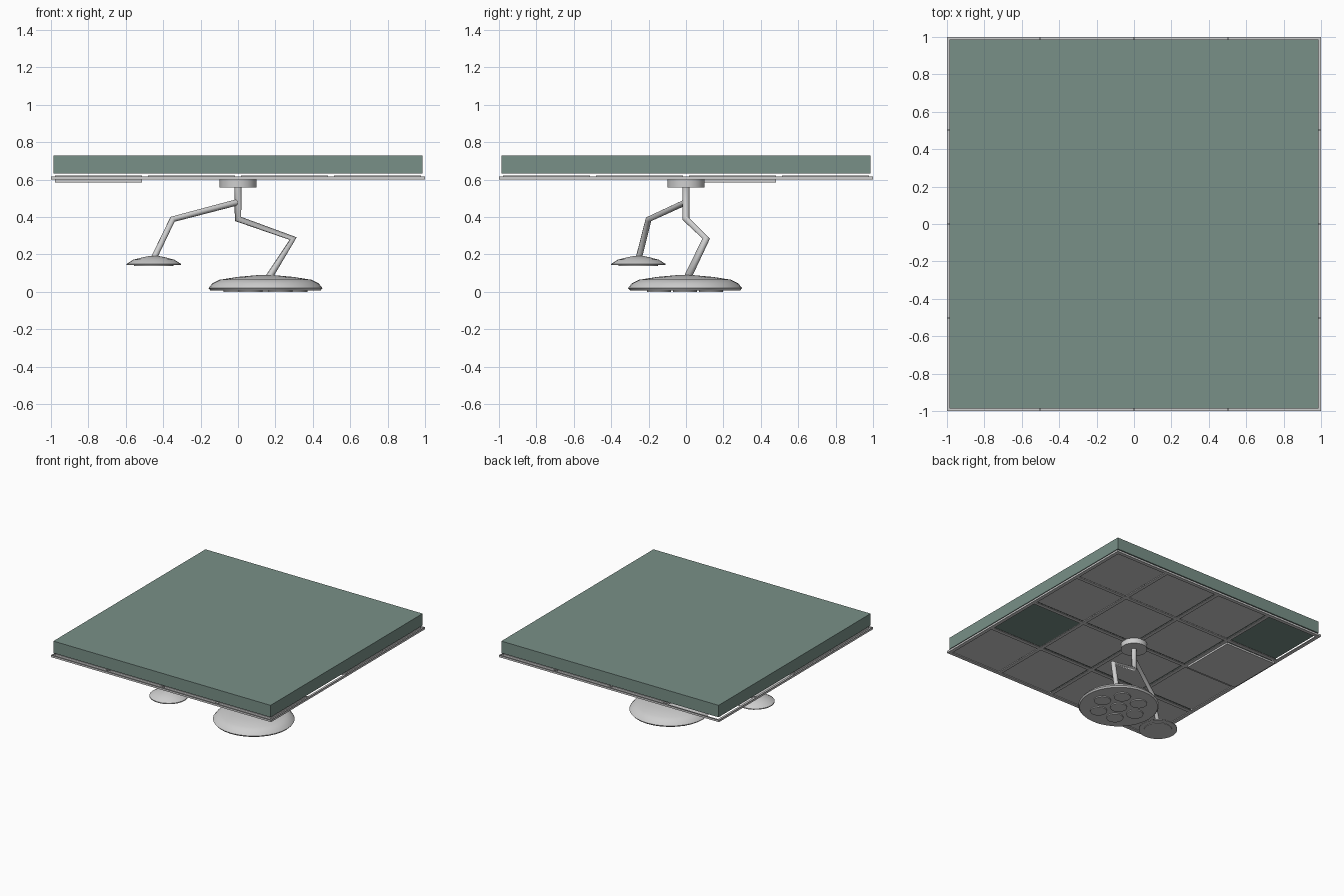
import bpy, bmesh, math
from mathutils import Vector

if "Cube" in bpy.data.objects:
    bpy.data.objects.remove(bpy.data.objects["Cube"])


def material(name, rgb):
    m = bpy.data.materials.new(name)
    m.diffuse_color = (*rgb, 1)
    m.use_nodes = True
    m.node_tree.nodes["Principled BSDF"].inputs["Base Color"].default_value = m.diffuse_color
    return m


GREY = material("light_grey", (0.62, 0.62, 0.62))
GREEN = material("sage_green", (0.19, 0.28, 0.245))


def finish(name, bm, mat, smooth=False):
    bmesh.ops.recalc_face_normals(bm, faces=bm.faces)
    me = bpy.data.meshes.new(name)
    bm.to_mesh(me)
    bm.free()
    ob = bpy.data.objects.new(name, me)
    me.materials.append(mat)
    bpy.context.collection.objects.link(ob)
    if smooth:
        bpy.ops.object.select_all(action='DESELECT')
        ob.select_set(True)
        bpy.context.view_layer.objects.active = ob
        bpy.ops.object.shade_smooth_by_angle(angle=math.radians(35))
    return ob


def add_box(bm, lo, hi):
    vs = bmesh.ops.create_cube(bm, size=1)["verts"]
    for v in vs:
        v.co = [(a + b) / 2 + c * (b - a) for a, b, c in zip(lo, hi, v.co)]


def box(name, lo, hi, mat):
    bm = bmesh.new()
    add_box(bm, lo, hi)
    return finish(name, bm, mat)


def lathe(name, profile, centre, mat, sides=24):
    """Closed solid of revolution from (radius, z) points, bottom to top."""
    bm = bmesh.new()
    rings = []
    for r, z in profile:
        rings.append([bm.verts.new((centre[0] + r * math.cos(math.tau * i / sides),
                                    centre[1] + r * math.sin(math.tau * i / sides), z))
                      for i in range(sides)])
    for a, b in zip(rings, rings[1:]):
        for i in range(sides):
            j = (i + 1) % sides
            bm.faces.new((a[i], a[j], b[j], b[i]))
    bm.faces.new(rings[0])
    bm.faces.new(rings[-1])
    return finish(name, bm, mat, True)


def tube(name, points, radius, mat):
    """Round bar with mitred bends along a polyline."""
    cu = bpy.data.curves.new(name, 'CURVE')
    cu.dimensions = '3D'
    cu.bevel_depth = radius
    cu.bevel_resolution = 2
    cu.use_fill_caps = True
    sp = cu.splines.new('POLY')
    sp.points.add(len(points) - 1)
    for p, co in zip(sp.points, points):
        p.co = (*co, 1)
    cu.materials.append(mat)
    ob = bpy.data.objects.new(name, cu)
    bpy.context.collection.objects.link(ob)


# Structural slab above the suspended ceiling
box("ceiling_slab", (-0.987, -0.987, 0.632), (0.987, 0.987, 0.73), GREEN)

# Inverted T bars of the suspension grid
bm = bmesh.new()
for k in range(5):
    c = max(-0.985, min(0.985, -1 + 0.5 * k))
    add_box(bm, (c - 0.015, -1, 0.600), (c + 0.015, 1, 0.606))
    add_box(bm, (-1, c - 0.015, 0.600), (1, c + 0.015, 0.606))
    w = -1 + 0.5 * k
    w0, w1 = max(-1, w - 0.004), min(1, w + 0.004)
    add_box(bm, (w0, -1, 0.606), (w1, 1, 0.616))
    add_box(bm, (-1, w0, 0.606), (1, w1, 0.616))
finish("ceiling_grid", bm, GREY)

# Ceiling tiles: two cells are open, one panel hangs lower
OPEN = {(3, 1), (0, 3)}
LOWERED = (0, 2)
for i in range(4):
    for j in range(4):
        if (i, j) in OPEN:
            continue
        x, y = -0.745 + i * 0.497, -0.745 + j * 0.497
        z = 0.585 if (i, j) == LOWERED else 0.608
        h = 0.233
        box(f"ceiling_tile_{i}_{j}", (x - h, y - h, z), (x + h, y + h, z + 0.015), GREY)

# Mount and jointed arms
lathe("ceiling_mount", [(0.1, 0.558), (0.1, 0.602)], (0, 0), GREY)
tube("main_arm", [(0, 0, 0.57), (0, 0, 0.39), (0.295, 0.108, 0.285), (0.16, 0.005, 0.07)], 0.02, GREY)
tube("side_arm", [(0, 0, 0.48), (-0.35, -0.2, 0.388), (-0.455, -0.255, 0.17)], 0.017, GREY)

# Large lamp head with seven round lenses underneath
BIG = (0.147, -0.005)
lathe("large_lamp_head", [(0.295, 0.008), (0.305, 0.02), (0.285, 0.045), (0.245, 0.065),
                          (0.15, 0.08), (0.04, 0.09)], BIG, GREY, 32)
lenses = [BIG] + [(BIG[0] + 0.16 * math.cos(k * math.pi / 3),
                   BIG[1] + 0.16 * math.sin(k * math.pi / 3)) for k in range(6)]
for k, c in enumerate(lenses):
    lathe(f"large_lamp_lens_{k}", [(0.064, 0.0), (0.064, 0.012)], c, GREY, 16)

# Small lamp head with one wide lens
SMALL = (-0.45, -0.255)
lathe("small_lamp_head", [(0.145, 0.143), (0.145, 0.15), (0.11, 0.172), (0.06, 0.185),
                          (0.025, 0.192)], SMALL, GREY)
lathe("small_lamp_lens", [(0.105, 0.139), (0.105, 0.145)], SMALL, GREY)
